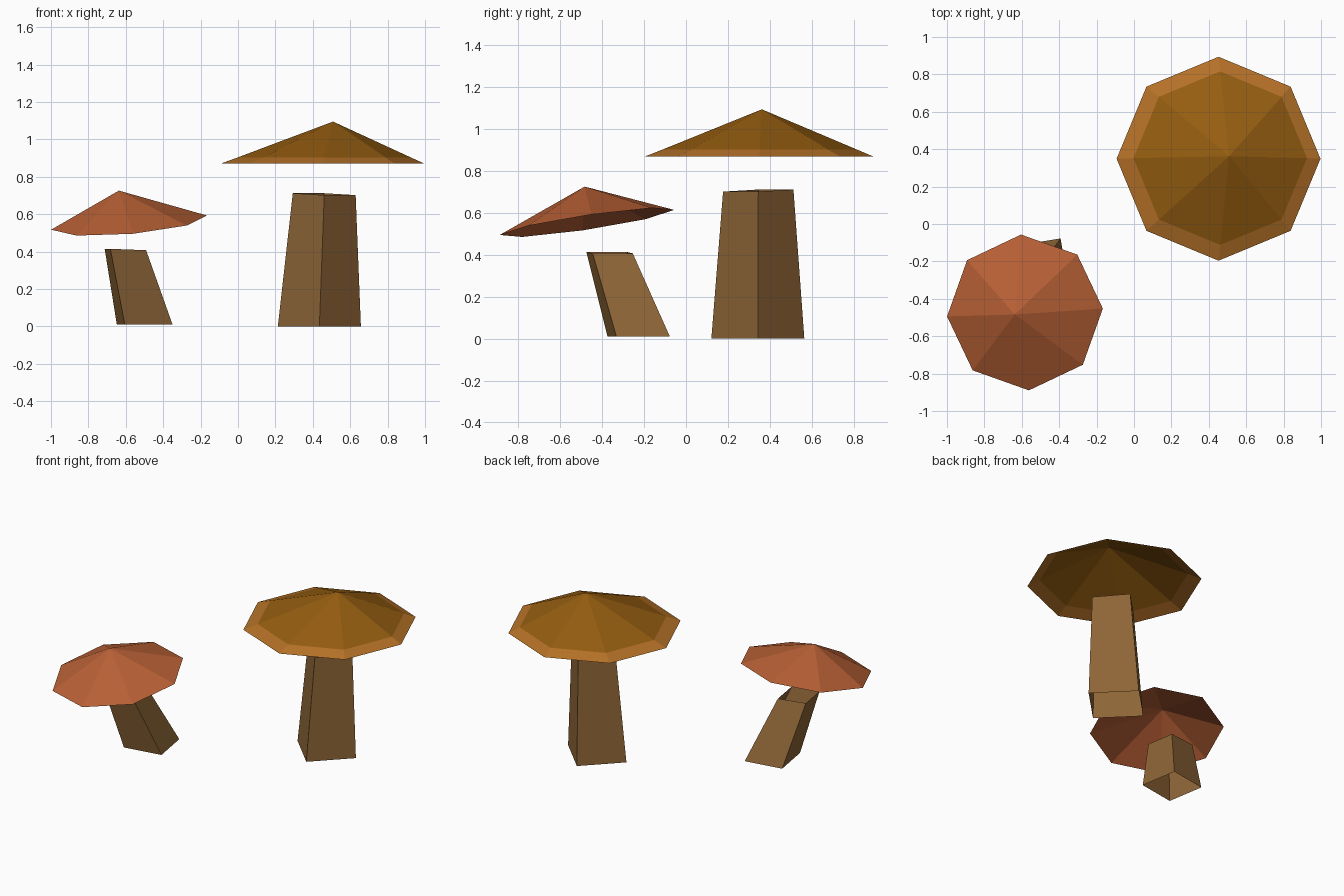
import bpy, math

if "Cube" in bpy.data.objects:
    bpy.data.objects.remove(bpy.data.objects["Cube"])


def lin(c):
    c /= 255
    return c / 12.92 if c <= 0.04045 else ((c + 0.055) / 1.055) ** 2.4


def material(name, r, g, b):
    m = bpy.data.materials.new(name)
    m.diffuse_color = (lin(r), lin(g), lin(b), 1)
    m.use_nodes = True
    m.node_tree.nodes["Principled BSDF"].inputs["Base Color"].default_value = m.diffuse_color
    return m


GOLD = material("golden brown", 149, 93, 16)
ORANGE = material("orange rim", 181, 113, 39)
RED = material("rust red", 184, 96, 53)
STEM = material("stem brown", 142, 101, 55)


def ring(cx, cy, z, r, n, start, dzdx=0.0, dzdy=0.0):
    """Regular n-gon ring lying on a tilted plane."""
    pts = []
    for i in range(n):
        a = math.radians(start) + math.tau * i / n
        dx, dy = r * math.cos(a), r * math.sin(a)
        pts.append((cx + dx, cy + dy, z + dzdx * dx + dzdy * dy))
    return pts


def loft(name, rings, mats, apex=None):
    """Open shell through the rings, closed by a fan if an apex is given."""
    n = len(rings[0])
    verts = [p for r in rings for p in r]
    faces, idx = [], []
    for k in range(len(rings) - 1):
        for i in range(n):
            j = (i + 1) % n
            faces.append((k * n + i, k * n + j, (k + 1) * n + j, (k + 1) * n + i))
            idx.append(0)
    if apex:
        base = (len(rings) - 1) * n
        verts.append(apex)
        for i in range(n):
            faces.append((base + i, base + (i + 1) % n, len(verts) - 1))
            idx.append(len(mats) - 1)
    me = bpy.data.meshes.new(name)
    me.from_pydata(verts, [], faces)
    for m in mats:
        me.materials.append(m)
    for p, i in zip(me.polygons, idx):
        p.material_index = i
    ob = bpy.data.objects.new(name, me)
    bpy.context.collection.objects.link(ob)
    return ob


# Large mushroom: octagonal cap with lighter rim, tapered square stem
loft("large_cap",
     [ring(0.452, 0.349, 0.87, 0.545, 8, 0), ring(0.461, 0.352, 0.903, 0.464, 8, 0)],
     [ORANGE, GOLD], apex=(0.508, 0.362, 1.095))
loft("large_stem",
     [ring(0.435, 0.343, 0.0, 0.222, 4, 0),
      ring(0.461, 0.345, 0.707, 0.168, 4, 0, -0.03, 0.03)],
     [STEM])

# Small mushroom: tilted cap and leaning stem
loft("small_cap",
     [ring(-0.583, -0.473, 0.555, 0.417, 8, 2.9, 0.084, 0.148)],
     [RED], apex=(-0.637, -0.484, 0.726))
loft("small_stem",
     [ring(-0.499, -0.226, 0.01, 0.183, 4, 54.5),
      ring(-0.602, -0.365, 0.411, 0.137, 4, 54, -0.038, -0.006)],
     [STEM])
